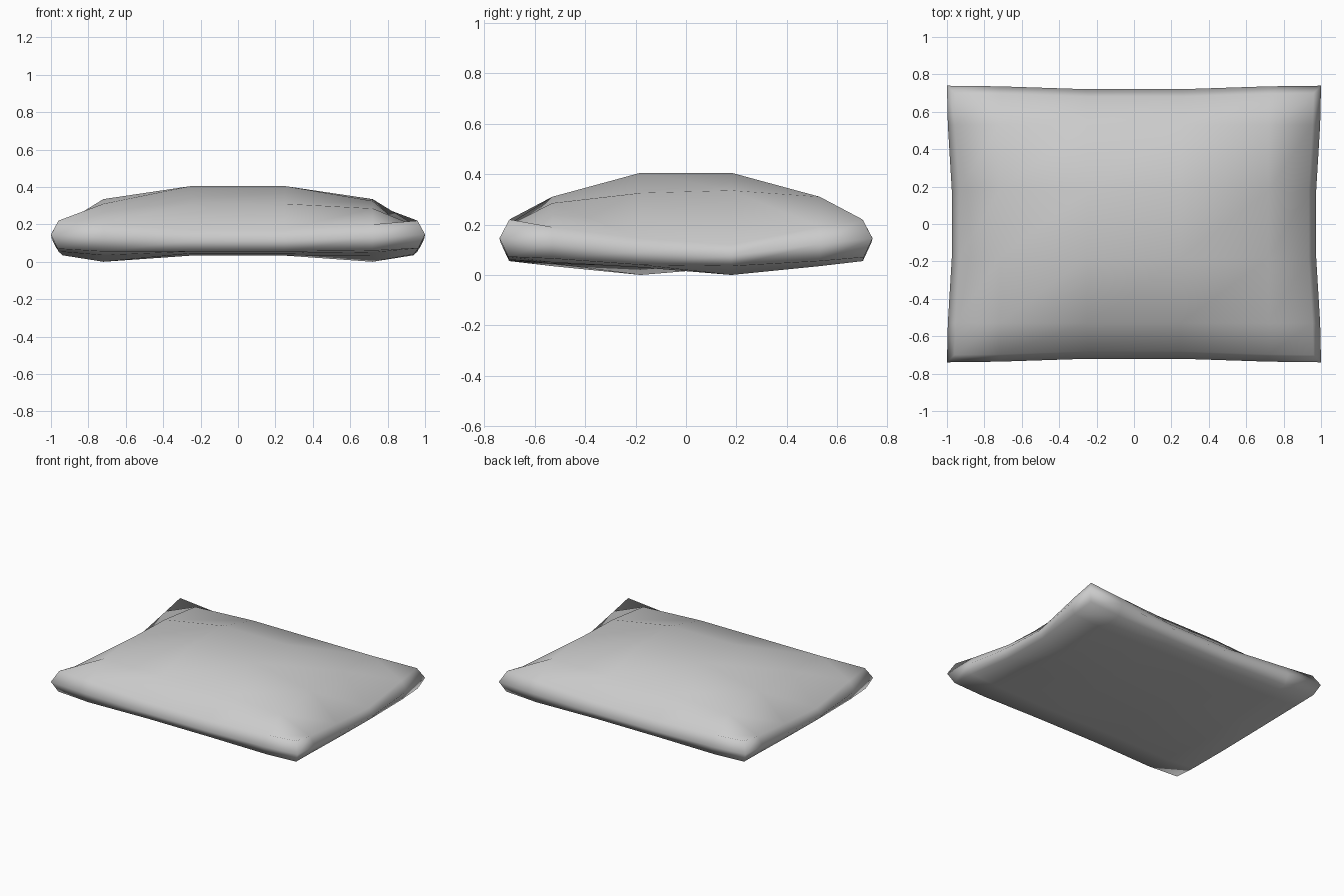
import bpy, bmesh

if "Cube" in bpy.data.objects:
    bpy.data.objects.remove(bpy.data.objects["Cube"])

# Grid stations; the cushion repeats under a half turn about z.
XS = (-0.96, -0.72, -0.25, 0.25, 0.72, 0.96)
YS = (-0.70, -0.53, -0.18, 0.18, 0.53, 0.70)

# Heights of the right half: columns x = 0.25, 0.72, 0.96, listed front to back.
TOP = ((0.17, 0.31, 0.405, 0.405, 0.31, 0.17),
       (0.20, 0.285, 0.325, 0.335, 0.31, 0.205),
       (0.22, 0.19, 0.145, 0.12, 0.19, 0.22))
BOTTOM = ((0.055, 0.045, 0.033, 0.033, 0.045, 0.055),
          (0.06, 0.05, 0.03, 0.0, 0.035, 0.055),
          (0.072, 0.065, 0.04, 0.035, 0.055, 0.07))


def height(table, i, j):
    return table[i - 3][j] if i > 2 else table[2 - i][5 - j]


# How far the seam is drawn in at each station along an edge.
def pinch(k):
    return (0.0, 0.005, 0.027, 0.027, 0.005, 0.0)[k]


def position(i, j, table, spread):
    x, y = XS[i], YS[j]
    if i in (0, 5):
        x *= 1 + spread - pinch(j)
    if j in (0, 5):
        y *= 1 + spread * 1.35 - pinch(i)
    return x, y, height(table, i, j)


bm = bmesh.new()
top = {(i, j): bm.verts.new(position(i, j, TOP, 0.0)) for i in range(6) for j in range(6)}
bottom = {(i, j): bm.verts.new(position(i, j, BOTTOM, 0.005)) for i in range(6) for j in range(6)}

# Upper and lower panels
for i in range(5):
    for j in range(5):
        cell = [(i, j), (i + 1, j), (i + 1, j + 1), (i, j + 1)]
        bm.faces.new([top[c] for c in cell])
        bm.faces.new([bottom[c] for c in reversed(cell)])

# Bulging side seam joining the panels
ring = ([(i, 0) for i in range(5)] + [(5, j) for j in range(5)]
        + [(i, 5) for i in range(5, 0, -1)] + [(0, j) for j in range(5, 0, -1)])
seam = {}
for c in ring:
    x, y, _ = position(*c, TOP, 0.0417)
    seam[c] = bm.verts.new((x, y, (top[c].co.z + bottom[c].co.z) / 2))
for a, b in zip(ring, ring[1:] + ring[:1]):
    bm.faces.new((bottom[a], bottom[b], seam[b], seam[a]))
    bm.faces.new((seam[a], seam[b], top[b], top[a]))

bmesh.ops.recalc_face_normals(bm, faces=bm.faces)
for f in bm.faces:
    f.smooth = True
mesh = bpy.data.meshes.new("cushion")
bm.to_mesh(mesh)
bm.free()
bpy.context.collection.objects.link(bpy.data.objects.new("cushion", mesh))
